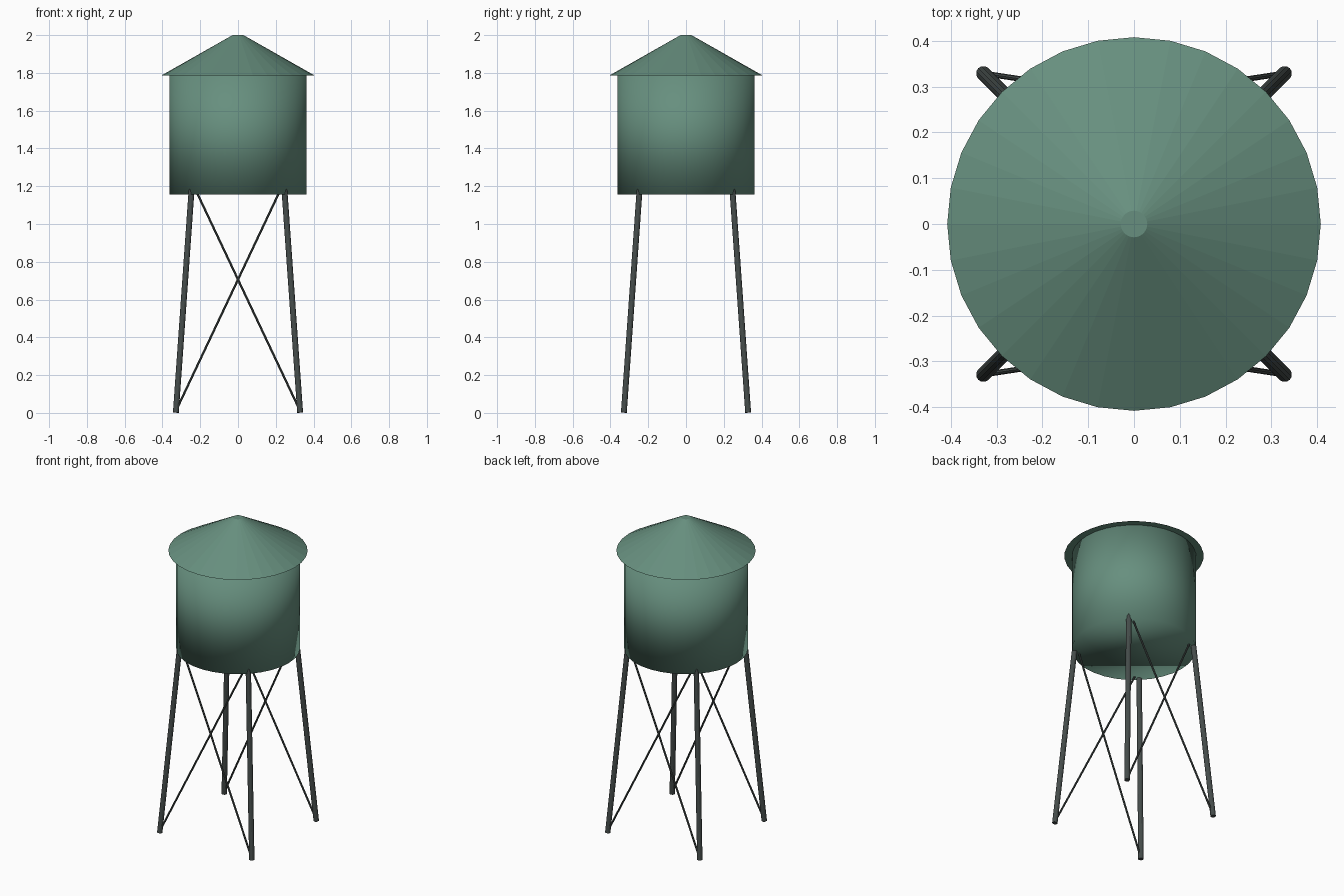
import bpy
from mathutils import Vector

if "Cube" in bpy.data.objects:
    bpy.data.objects.remove(bpy.data.objects["Cube"])


def material(name, rgb):
    mat = bpy.data.materials.new(name)
    mat.diffuse_color = (*rgb, 1.0)
    mat.use_nodes = True
    mat.node_tree.nodes["Principled BSDF"].inputs["Base Color"].default_value = mat.diffuse_color
    return mat


green = material("green_paint", (0.135, 0.275, 0.21))
dark = material("dark_steel", (0.06, 0.073, 0.07))


def finish(name, mat, smooth=False):
    obj = bpy.context.object
    obj.name = name
    obj.data.materials.append(mat)
    if smooth:
        bpy.ops.object.shade_smooth()
    return obj


def rod(name, start, end, radius, sides):
    """Straight round bar between two points."""
    start, end = Vector(start), Vector(end)
    axis = end - start
    bpy.ops.mesh.primitive_cylinder_add(
        vertices=sides, radius=radius, depth=axis.length,
        location=(start + end) / 2,
        rotation=axis.to_track_quat('Z', 'Y').to_euler())
    return finish(name, dark)


# Tank: soft-shaded drum
TANK_BOTTOM, TANK_TOP = 1.155, 1.785
bpy.ops.mesh.primitive_cylinder_add(
    vertices=32, radius=0.363, depth=TANK_TOP - TANK_BOTTOM,
    location=(0, 0, (TANK_BOTTOM + TANK_TOP) / 2))
finish("tank", green, smooth=True)

# Roof: faceted cone with a small flat tip
bpy.ops.mesh.primitive_cone_add(
    vertices=32, radius1=0.408, radius2=0.029, depth=2.0 - TANK_TOP,
    location=(0, 0, (2.0 + TANK_TOP) / 2))
finish("roof", green)

# Splayed legs, with crossed braces on the front and back only
FOOT, TOP = 0.329, 0.243
FOOT_Z, TOP_Z = 0.002, 1.22
for sy, side_y in ((-1, "front"), (1, "back")):
    for sx, side_x in ((-1, "left"), (1, "right")):
        foot = (sx * FOOT, sy * FOOT, FOOT_Z)
        rod(f"{side_y}_{side_x}_leg", foot,
            (sx * TOP, sy * TOP, TOP_Z), 0.016, 12)
        rod(f"{side_y}_{side_x}_brace", (foot[0], foot[1], 0.01),
            (-sx * TOP, sy * TOP, TOP_Z), 0.006, 8)
